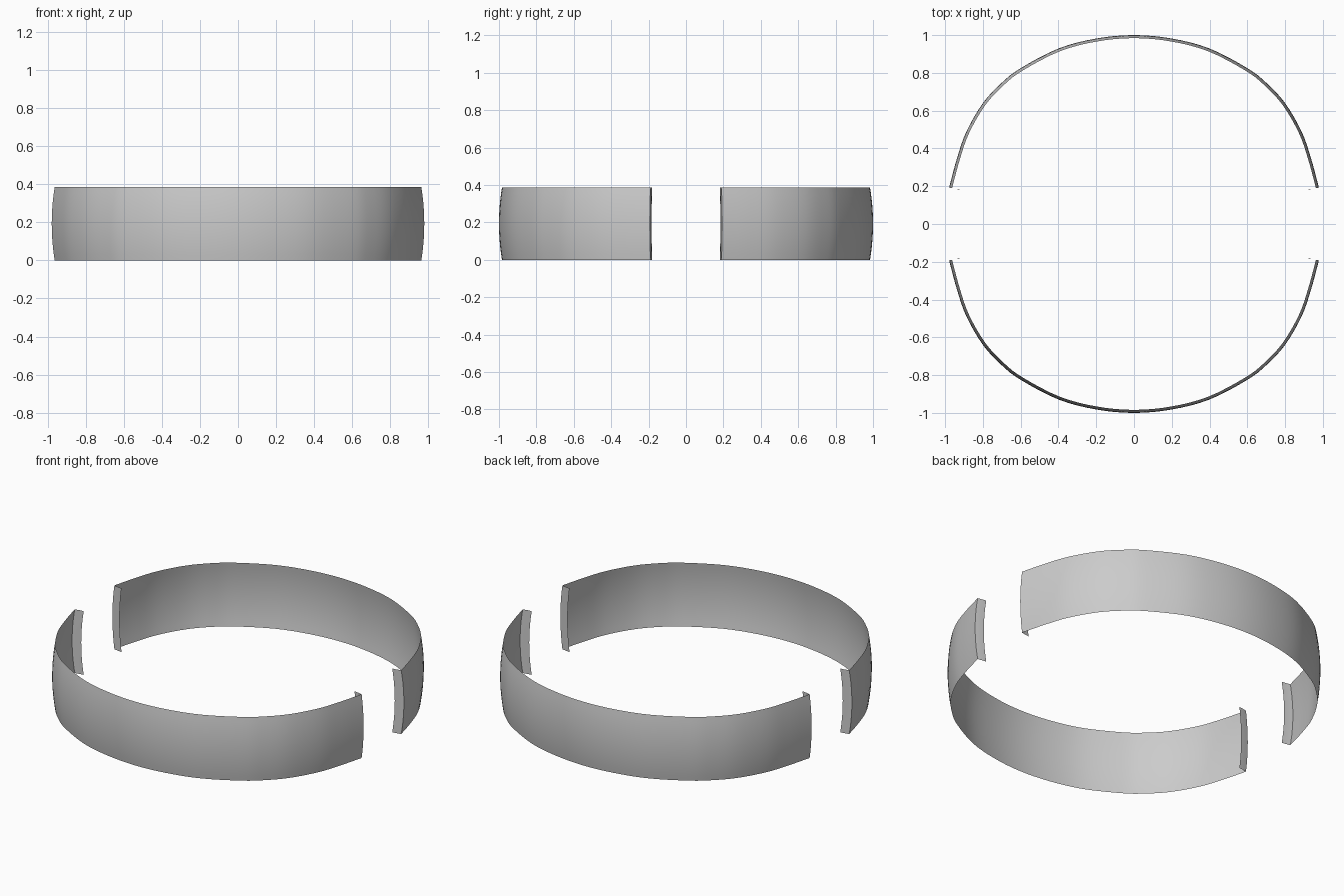
import bpy, bmesh
from mathutils import Vector

if "Cube" in bpy.data.objects:
    bpy.data.objects.remove(bpy.data.objects["Cube"])

HEIGHT = 0.387
ROWS = 12
BULGE = 0.016

# Plan outline of one half band, from the middle to the open end
KEYS = [(0, 1.0), (0.2, 0.982), (0.4, 0.929), (0.6, 0.825), (0.7, 0.748),
        (0.8, 0.64), (0.888, 0.488), (0.938, 0.345), (0.979, 0.193)]
# Inward lip at the open end
LIP = [(0.95, 0.187), (0.924, 0.184)]


def smooth_path(keys, steps=4):
    """Catmull-Rom curve through the keys, mirrored tangent at x = 0."""
    p = [Vector(k) for k in keys]
    p = [Vector((-p[1].x, p[1].y))] + p + [2 * p[-1] - p[-2]]
    out = []
    for a, b, c, d in zip(p, p[1:], p[2:], p[3:]):
        for i in range(steps):
            t = i / steps
            out.append(0.5 * (2 * b + (c - a) * t + (2 * a - 5 * b + 4 * c - d) * t * t
                              + (3 * b - a - 3 * c + d) * t ** 3))
    return out + [p[-2]]


half = smooth_path(KEYS) + [Vector(k) for k in LIP]
plan = [Vector((-v.x, v.y)) for v in reversed(half[1:])] + half


def band(name, side):
    """Sweep the plan upward with a slight barrel bulge."""
    bm = bmesh.new()
    rows = []
    for r in range(ROWS + 1):
        t = r / ROWS
        s = 1 - BULGE * (2 * t - 1) ** 2
        rows.append([bm.verts.new((v.x * s, side * v.y * s, t * HEIGHT)) for v in plan])
    for lo, hi in zip(rows, rows[1:]):
        for i in range(len(plan) - 1):
            f = [lo[i], lo[i + 1], hi[i + 1], hi[i]]
            bm.faces.new(f if side < 0 else f[::-1])
    mesh = bpy.data.meshes.new(name)
    bm.to_mesh(mesh)
    bm.free()
    obj = bpy.data.objects.new(name, mesh)
    bpy.context.collection.objects.link(obj)
    bpy.ops.object.select_all(action='DESELECT')
    obj.select_set(True)
    bpy.context.view_layer.objects.active = obj
    bpy.ops.object.shade_smooth_by_angle()


band("front_band", -1)
band("back_band", 1)
